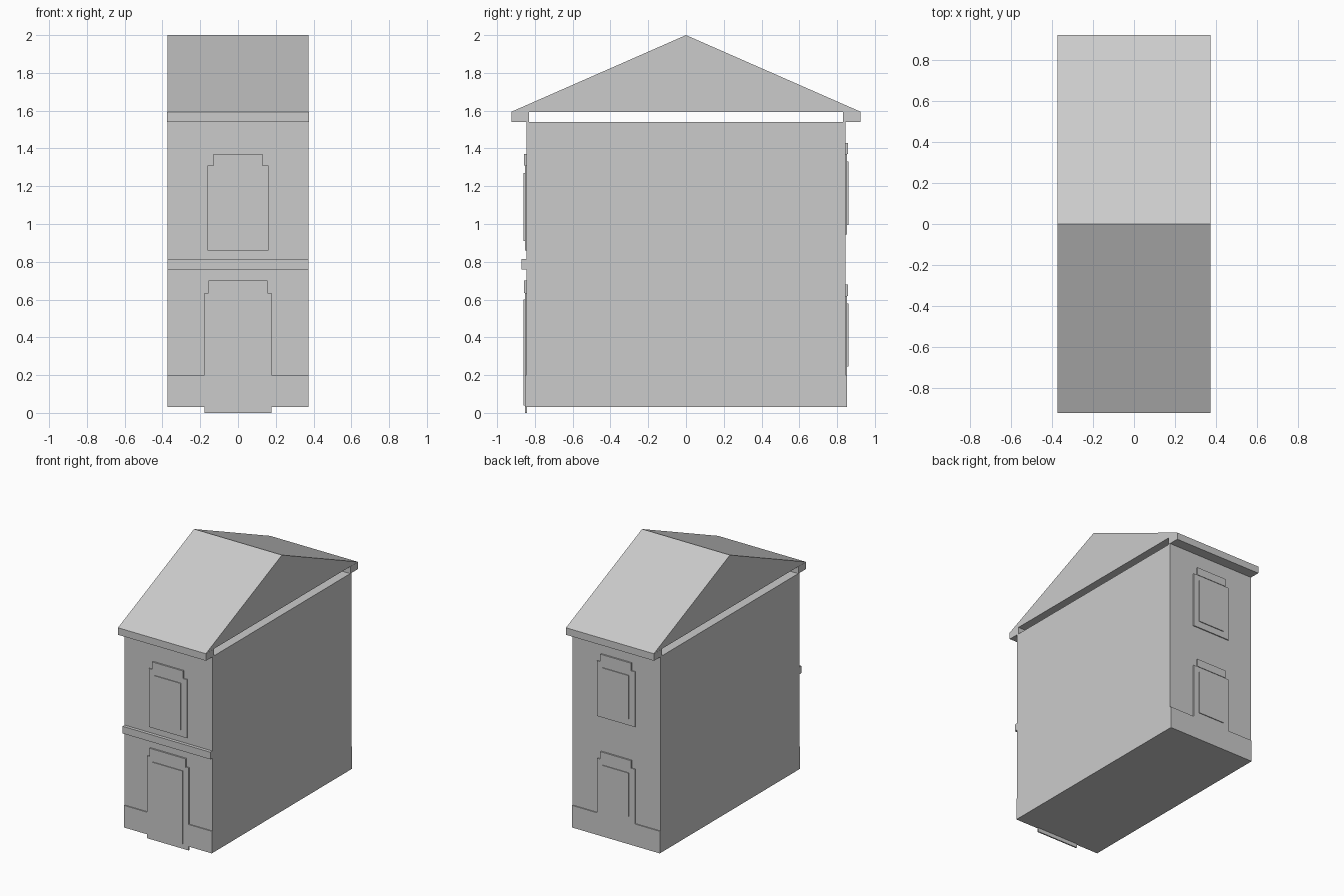
import bpy
import bmesh

cube = bpy.data.objects.get("Cube")
if cube:
    bpy.data.objects.remove(cube, do_unlink=True)

GREY = (0.6, 0.6, 0.6, 1)
mat = bpy.data.materials.new("light grey")
mat.use_nodes = True
mat.diffuse_color = GREY
mat.node_tree.nodes["Principled BSDF"].inputs["Base Color"].default_value = GREY

HALF_WIDTH = 0.374
WALL = 0.845      # distance of the end walls from the centre
SINK = 0.002      # how far applied plates sit inside the wall


def prism(name, profile, half_width, centre=0):
    """Extrude a (y, z) outline along x."""
    bm = bmesh.new()
    face = bm.faces.new([bm.verts.new((centre - half_width, y, z)) for y, z in profile])
    ext = bmesh.ops.extrude_face_region(bm, geom=[face])
    moved = [v for v in ext["geom"] if isinstance(v, bmesh.types.BMVert)]
    bmesh.ops.translate(bm, verts=moved, vec=(2 * half_width, 0, 0))
    bmesh.ops.recalc_face_normals(bm, faces=bm.faces)
    mesh = bpy.data.meshes.new(name)
    bm.to_mesh(mesh)
    bm.free()
    mesh.materials.append(mat)
    obj = bpy.data.objects.new(name, mesh)
    bpy.context.collection.objects.link(obj)
    return obj


def block(name, half_width, y0, y1, z0, z1):
    return prism(name, [(y0, z0), (y1, z0), (y1, z1), (y0, z1)], half_width)


def plate(name, side, half_width, depth, z0, z1):
    """Thin slab standing out from the front (-1) or back (1) wall."""
    return block(name, half_width, side * (WALL - SINK), side * (WALL + depth), z0, z1)


def opening(name, side, frame_w, pane_w, lintel_w, frame_z, pane_z, lintel_top):
    plate(name + "_frame", side, frame_w, 0.008, *frame_z)
    plate(name + "_pane", side, pane_w, 0.014, *pane_z)
    plate(name + "_lintel", side, lintel_w, 0.012, frame_z[1], lintel_top)


# Main walls with a plinth step at both ends
P = WALL + 0.008
prism("walls", [(-P, 0.03), (P, 0.03), (P, 0.2), (WALL, 0.2), (WALL, 1.54),
                (-WALL, 1.54), (-WALL, 0.2), (-P, 0.2)], HALF_WIDTH)

# Belt course on the front
block("belt_course", HALF_WIDTH, -0.87, -WALL, 0.76, 0.815)

# Front door and upper window
opening("front_door", -1, 0.178, 0.13, 0.155, (0, 0.635), (0.04, 0.6), 0.7)
opening("front_window", -1, 0.162, 0.112, 0.13, (0.86, 1.31), (0.91, 1.27), 1.37)

# Back windows, one on each floor
for name, z in (("back_lower_window", 0.195), ("back_upper_window", 0.945)):
    opening(name, 1, 0.162, 0.112, 0.13,
            (z, z + 0.425), (z + 0.05, z + 0.385), z + 0.485)

# Eaves cornices at both ends carry the roof above an open gap
for name, side in (("front_cornice", -1), ("back_cornice", 1)):
    block(name, HALF_WIDTH + 0.001, side * 0.83, side * 0.925, 1.54, 1.594)

# Gabled roof with its ridge running from side to side
prism("roof", [(-0.925, 1.594), (0.925, 1.594), (0, 2)], HALF_WIDTH)
